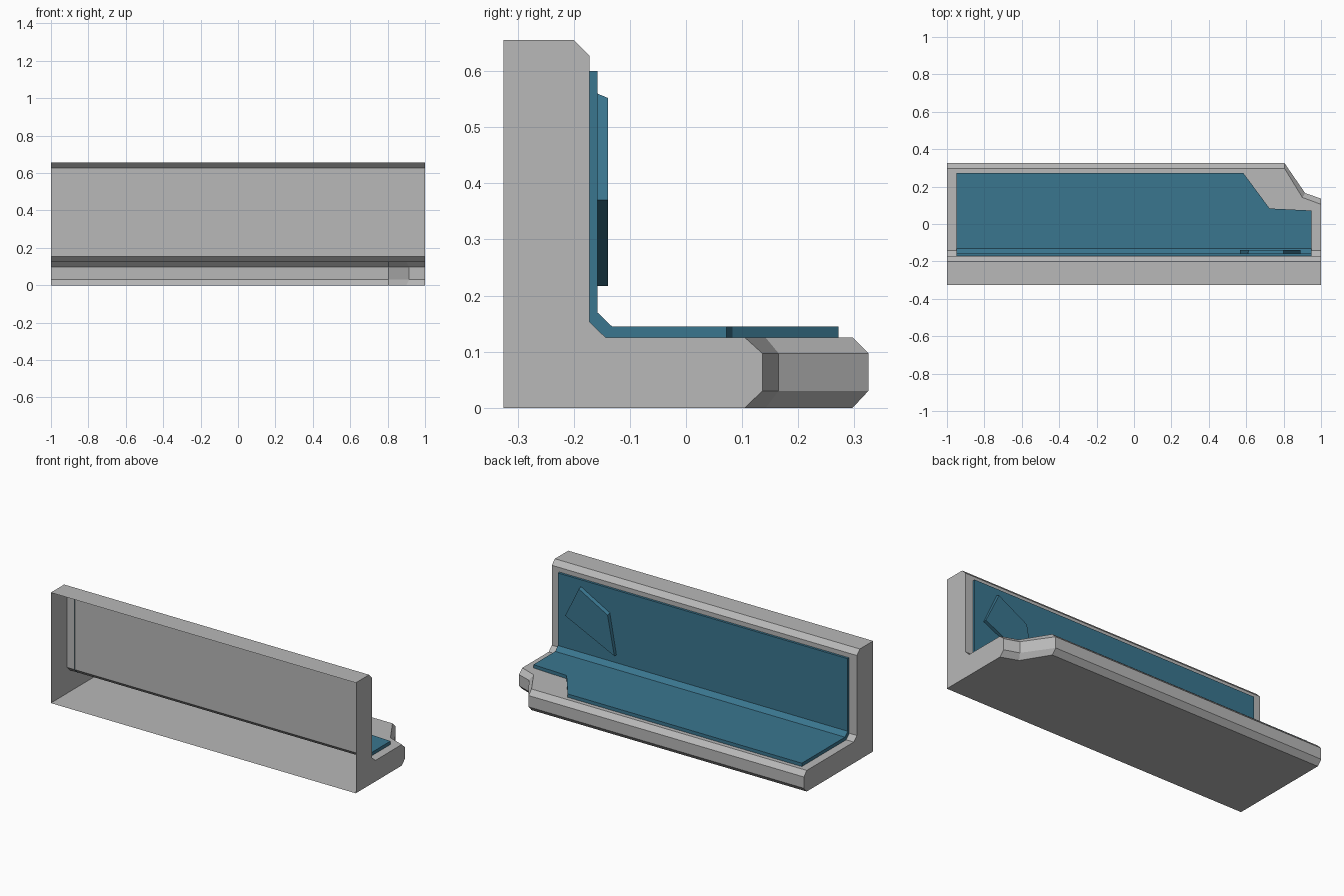
import bpy, bmesh

if "Cube" in bpy.data.objects:
    bpy.data.objects.remove(bpy.data.objects["Cube"])


def material(name, rgb):
    m = bpy.data.materials.new(name)
    m.diffuse_color = (*rgb, 1.0)
    m.use_nodes = True
    m.node_tree.nodes["Principled BSDF"].inputs["Base Color"].default_value = m.diffuse_color
    return m


GREY = material("stone grey", (0.48, 0.48, 0.48))
TEAL = material("deep teal", (0.042, 0.18, 0.275))


def loft(name, sections, mat, open_sides=()):
    """Join equal-length rings of points, cap both ends, then remove open sides."""
    bm = bmesh.new()
    rings = [[bm.verts.new(p) for p in s] for s in sections]
    n = len(rings[0])
    removed = []
    for a, b in zip(rings, rings[1:]):
        for i in range(n):
            j = (i + 1) % n
            f = bm.faces.new((a[i], a[j], b[j], b[i]))
            if i in open_sides:
                removed.append(f)
    first = bm.faces.new(rings[0])
    last = bm.faces.new(rings[-1])
    if "cap" in open_sides:
        removed.append(first)
    bmesh.ops.recalc_face_normals(bm, faces=bm.faces)
    bmesh.ops.delete(bm, geom=removed, context='FACES')
    bmesh.ops.dissolve_limit(bm, angle_limit=0.005, verts=bm.verts, edges=bm.edges)
    mesh = bpy.data.meshes.new(name)
    bm.to_mesh(mesh)
    bm.free()
    mesh.materials.append(mat)
    ob = bpy.data.objects.new(name, mesh)
    bpy.context.collection.objects.link(ob)
    return ob


# L-shaped shell: chamfered lip with a cut corner, open on the front side
def body_section(x_in, x_out, y_in, y_out):
    return [(x_in, -0.325, 0), (x_in, y_in, 0),
            (x_out, y_out, 0.03), (x_out, y_out, 0.097),
            (x_in, y_in, 0.125), (x_in, -0.143, 0.125),
            (x_in, -0.172, 0.153), (x_in, -0.172, 0.627),
            (x_in, -0.2, 0.655), (x_in, -0.325, 0.655)]


loft("shell", [body_section(*s) for s in (
    (-1.0, -1.0, 0.297, 0.325),
    (0.805, 0.805, 0.297, 0.325),
    (0.90, 0.915, 0.142, 0.165),
    (1.0, 1.0, 0.105, 0.136))], GREY, open_sides={9})


# Raised lining that follows the inside of the L, without hidden backing
def lining_section(x, y):
    return [(x, y, 0.123), (x, y, 0.145), (x, -0.132, 0.145),
            (x, -0.158, 0.17), (x, -0.158, 0.6), (x, -0.174, 0.6),
            (x, -0.174, 0.152), (x, -0.144, 0.123)]


loft("lining", [lining_section(*s) for s in (
    (-0.95, 0.272), (0.585, 0.272), (0.725, 0.083), (0.95, 0.072))],
    TEAL, open_sides={5, 6, 7})

# Four-sided raised badge on the wall, its top corner slightly tapered
base = [(0.80, 0.56), (0.61, 0.455), (0.567, 0.217), (0.89, 0.37)]
face = [(0.80, 0.552), (0.612, 0.448), (0.567, 0.217), (0.89, 0.37)]
loft("wall_badge", [[(x, -0.158, z) for x, z in base],
                    [(x, -0.139, z) for x, z in face]], TEAL, open_sides={"cap"})
